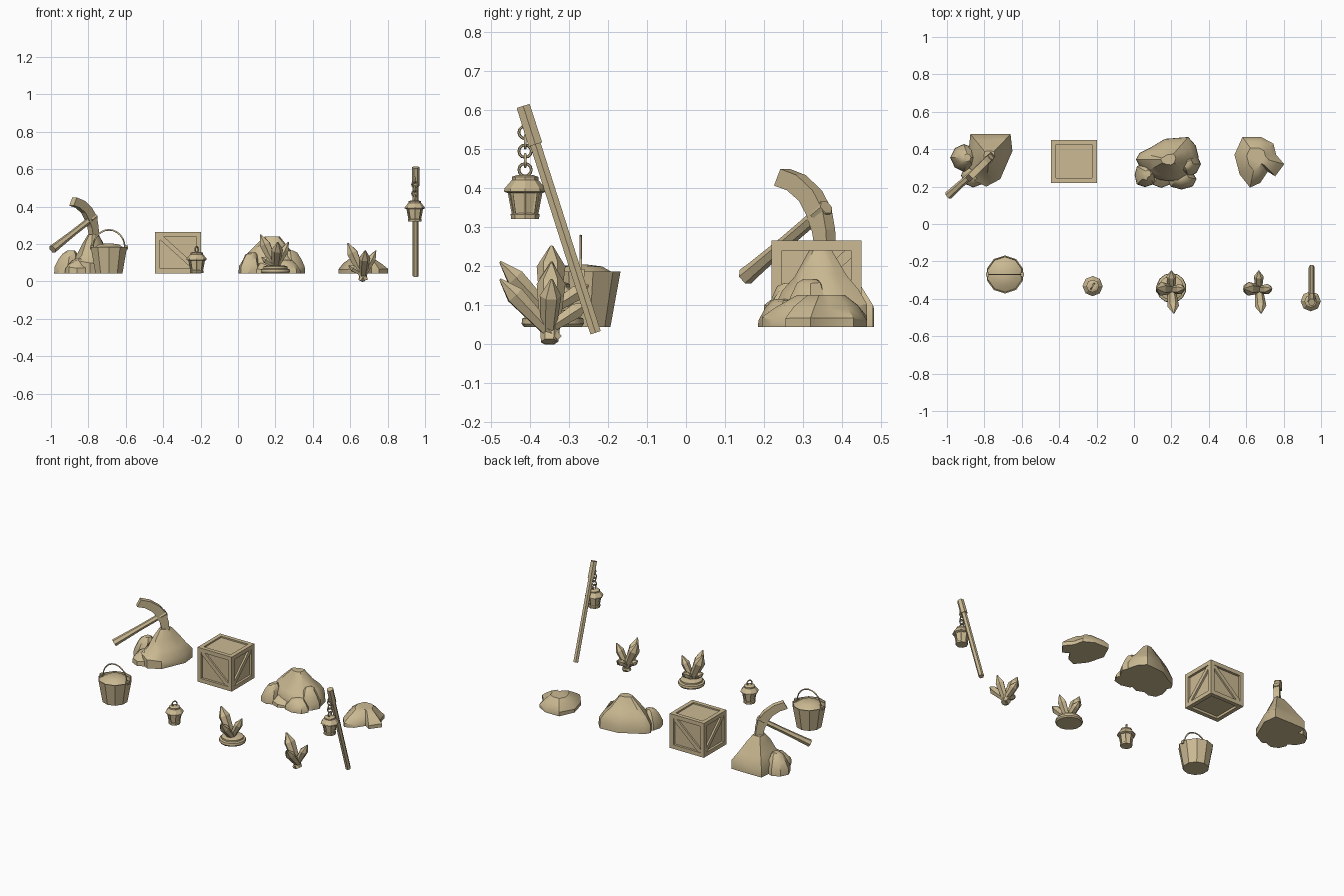
import bpy, bmesh, random
from math import sin, cos, pi, radians
from mathutils import Vector, Matrix

if "Cube" in bpy.data.objects:
    bpy.data.objects.remove(bpy.data.objects["Cube"])

random.seed(4)
Z0 = 0.043
TAN = bpy.data.materials.new("tan")
TAN.diffuse_color = (0.60, 0.49, 0.29, 1)
TAN.use_nodes = True
TAN.node_tree.nodes["Principled BSDF"].inputs["Base Color"].default_value = TAN.diffuse_color


def finish(name, bm, angle=0):
    bmesh.ops.recalc_face_normals(bm, faces=bm.faces)
    me = bpy.data.meshes.new(name)
    bm.to_mesh(me)
    bm.free()
    me.materials.append(TAN)
    ob = bpy.data.objects.new(name, me)
    bpy.context.collection.objects.link(ob)
    if angle:
        bpy.ops.object.select_all(action='DESELECT')
        ob.select_set(True)
        bpy.context.view_layer.objects.active = ob
        bpy.ops.object.shade_smooth_by_angle(angle=radians(angle))
    return ob


def loft(name, rings, angle=0, closed=False):
    """Skin equal-length rings; cap the ends unless closed."""
    bm = bmesh.new()
    vs = [[bm.verts.new(p) for p in r] for r in rings]
    n = len(vs[0])
    pairs = list(zip(vs, vs[1:])) + ([(vs[-1], vs[0])] if closed else [])
    for a, b in pairs:
        for i in range(n):
            j = (i + 1) % n
            bm.faces.new((a[i], a[j], b[j], b[i]))
    if not closed:
        bm.faces.new(vs[0][::-1])
        bm.faces.new(vs[-1])
    return finish(name, bm, angle)


def lathe(name, c, profile, n=8, angle=0, turn=.5):
    return loft(name, [[(c[0] + r * cos(2 * pi * (i + turn) / n), c[1] + r * sin(2 * pi * (i + turn) / n), c[2] + z)
                        for i in range(n)] for r, z in profile], angle)


def rod(name, a, b, profile, n=6, flat=1):
    """Straight bar from a to b; profile is (fraction, radius)."""
    a, b = Vector(a), Vector(b)
    q = (b - a).to_track_quat('Z', 'Y')
    return loft(name, [[a.lerp(b, t) + q @ Vector((r * cos(2 * pi * i / n), flat * r * sin(2 * pi * i / n), 0))
                        for i in range(n)] for t, r in profile])


def ring(name, c, R, r, turn=0, a0=0, a1=2 * pi, n=12, tall=1):
    """Ring or arc of round wire standing upright, turned about z by an angle."""
    full = a1 - a0 > 6
    m = Matrix.Translation(c) @ Matrix.Rotation(turn, 4, 'Z')
    rings = []
    for k in range(n if full else n + 1):
        a = a0 + (a1 - a0) * k / n
        rings.append([m @ Vector(((R + r * cos(pi / 3 * i)) * cos(a), r * sin(pi / 3 * i),
                                  tall * (R + r * cos(pi / 3 * i)) * sin(a))) for i in range(6)])
    return loft(name, rings, 60, full)


def box(name, c, s, rot=None):
    bm = bmesh.new()
    m = Matrix.Translation(c) @ (rot or Matrix()) @ Matrix.Diagonal((*s, 1))
    bmesh.ops.create_cube(bm, size=1, matrix=m)
    return finish(name, bm)


def mound(name, foot, peak, levels, jit=.012):
    """Rock: footprint drawn in towards a peak; levels are (pull-in, height share)."""
    rings = []
    for k, (t, h) in enumerate(levels):
        row = []
        for x, y in foot:
            j = random.uniform(-jit, jit) if 0 < k < len(levels) - 1 else 0
            tt = min(t + 6 * abs(j) if k > 1 else t, .93)
            row.append((x + (peak[0] - x) * tt, y + (peak[1] - y) * tt, Z0 + (peak[2] - Z0) * h + j))
        rings.append(row)
    return loft(name, rings, 35)


def boulder(name, x, y, rx, ry, top, dx=0, dy=0, n=8):
    """Small rock whose top leans by dx, dy."""
    foot = [(x + rx * cos(2 * pi * i / n) * random.uniform(.9, 1.05),
             y + ry * sin(2 * pi * i / n) * random.uniform(.9, 1.05)) for i in range(n)]
    return mound(name, foot, (x + dx, y + dy, top), [(0, 0), (.02, .32), (.22, .62), (.45, .88), (.72, 1)], .007)


# Rock pile holding the pickaxe
mound("pick_rock", [(-.875, .48), (-.77, .482), (-.66, .48), (-.65, .39), (-.715, .24), (-.79, .20), (-.86, .235),
                    (-.89, .34)], (-.775, .36, .25),
      [(0, 0), (0, .28), (.25, .5), (.5, .77), (.76, 1)])
boulder("pick_boulder_left", -.91, .355, .07, .078, .165, .025)
boulder("pick_boulder_front", -.86, .26, .07, .062, .125, .02, .02)

# Pickaxe
rod("pick_handle", (-.992, .153, .172), (-.765, .36, .35),
    [(0, .023), (.1, .021), (.5, .017), (.88, .017), (.88, .021), (1, .02)], 6)
head = [(-.097, .427, .023), (-.06, .413, .023), (-.024, .38, .022), (-.002, .338, .022), (.01, .29, .018),
        (.018, .215, .014)]
rings = []
for k, (s, z, w) in enumerate(head):
    p, q = head[max(k - 1, 0)], head[min(k + 1, len(head) - 1)]
    t = Vector((q[0] - p[0], q[1] - p[1])).normalized()
    row = []
    for e, f in ((-1, -1), (1, -1), (1, 1), (-1, 1)):
        ss, zz, side = s - t.y * w * e, z + t.x * w * e, .012 * f
        row.append((-.785 + ss + side, .343 + ss - side, zz))
    rings.append(row)
loft("pick_head", rings)

# Bucket with heaped contents and bail handle
bc = (-.69, -.27, Z0)
lathe("bucket", bc, [(.076, 0), (.102, .142), (.096, .142), (.093, .125)], 10)
lathe("bucket_contents", bc, [(.08, .1), (.094, .132), (.055, .155), (.015, .16)], 10, 40)
ring("bucket_handle", (-.69, -.27, .183), .085, .004, 0, 0, pi, 12, 1.09)
for s in (-1, 1):
    box("bucket_lug", (-.69 + s * .093, -.27, .182), (.018, .02, .02))

# Crate: recessed core, edge beams and side braces
cx, cy, cz, h, w = -.321, .335, .154, .111, .026
hx, hy = .122, .115
box("crate_core", (cx, cy, cz), (2 * hx - .03, 2 * hy - .03, 2 * h - .03))
for s in (-1, 1):
    for t in (-1, 1):
        a, b, c = hx - w / 2, hy - w / 2, h - w / 2
        box("crate_post", (cx + s * a, cy + t * b, cz), (w, w, 2 * h))
        box("crate_beam_x", (cx, cy + s * b, cz + t * c), (2 * hx - 2 * w, w, w))
        box("crate_beam_y", (cx + s * a, cy, cz + t * c), (w, 2 * hy - 2 * w, w))
for s in (-1, 1):
    box("crate_brace_fb", (cx, cy + s * (hy - .011), cz), (.255, .014, w), Matrix.Rotation(radians(-s * 42), 4, 'Y'))
    box("crate_brace_lr", (cx + s * (hx - .011), cy, cz), (.014, .245, w), Matrix.Rotation(radians(s * 43), 4, 'X'))
box("crate_lid", (cx, cy, cz + h - .014), (.195, .18, .01))

# Large outcrop with boulders at its foot
mound("outcrop", [(.01, .345), (.03, .38), (.09, .41), (.165, .455), (.29, .465), (.33, .42), (.345, .36), (.31, .27),
                  (.24, .225), (.14, .235), (.05, .27)], (.185, .345, .24),
      [(0, 0), (.01, .28), (.17, .48), (.4, .7), (.76, 1)])
boulder("outcrop_boulder_a", .06, .262, .062, .068, .155, .02, .01)
boulder("outcrop_boulder_b", .145, .25, .07, .055, .1, 0, .02)
boulder("outcrop_boulder_c", .255, .24, .08, .06, .115, -.01, .02)
boulder("outcrop_boulder_d", .29, .32, .066, .066, .165, -.02)

# Low flat rock
mound("flat_rock", [(.58, .465), (.68, .465), (.745, .43), (.76, .37), (.803, .32), (.755, .255), (.715, .28),
                    (.675, .22), (.62, .195), (.565, .265), (.537, .37)], (.655, .36, .125),
      [(0, 0), (0, .25), (.2, .62), (.55, 1)], .006)

# Crystal clusters: (base point, tip, radius), loose one and one on a stone base
crystals = [((.012, 0, .005), (-.08, .005, .205), .037), ((.0, .02, .01), (.013, -.127, .165), .031),
            ((-.012, -.005, .003), (.07, .005, .165), .028), ((0, -.015, .03), (0, .1, .105), .026),
            ((.015, 0, .03), (-.075, -.005, .085), .024)]
for off in (Vector((.667, -.35, 0)), Vector((.2, -.35, .045))):
    for a, b, r in crystals:
        rod("crystal", Vector(a) + off, Vector(b) + off, [(0, r * .6), (.74, r), (1, r * .12)], 6, .85)
lathe("crystal_base", (.2, -.342, Z0), [(.074, 0), (.08, .008), (.078, .022), (.066, .026), (.066, .036), (.045, .043)],
      14, 35)


def lantern(x, y, z):
    c = (x, y, z)
    lathe("lantern_base", c, [(.036, 0), (.037, .012), (.031, .015)], turn=0)
    lathe("lantern_glass", c, [(.029, .012), (.039, .072)], turn=0)
    lathe("lantern_roof", c, [(.044, .066), (.054, .07), (.053, .078), (.034, .1), (.034, .108), (.02, .113)], turn=0)
    for i in range(8):
        a = 2 * pi * i / 8
        rod("lantern_bar", (x + .03 * cos(a), y + .03 * sin(a), z + .012),
            (x + .041 * cos(a), y + .041 * sin(a), z + .07), [(0, .004), (1, .004)], 4)


# Standing lantern with carrying ring
lantern(-.221, -.332, .045)
ring("lantern_ring", (-.221, -.332, .17), .016, .004, pi / 3)

# Hanging lantern, chain and leaning pole
lantern(.945, -.413, .32)
for i, z in enumerate((.446, .47, .494, .518, .542)):
    ring("chain_link", (.945, -.413, z), .016, .0037, pi / 2 * ((i + 1) % 2))
rod("pole", (.95, -.232, .028), (.95, -.418, .61), [(0, .016), (.83, .016), (.83, .021), (1, .02)], 6)
